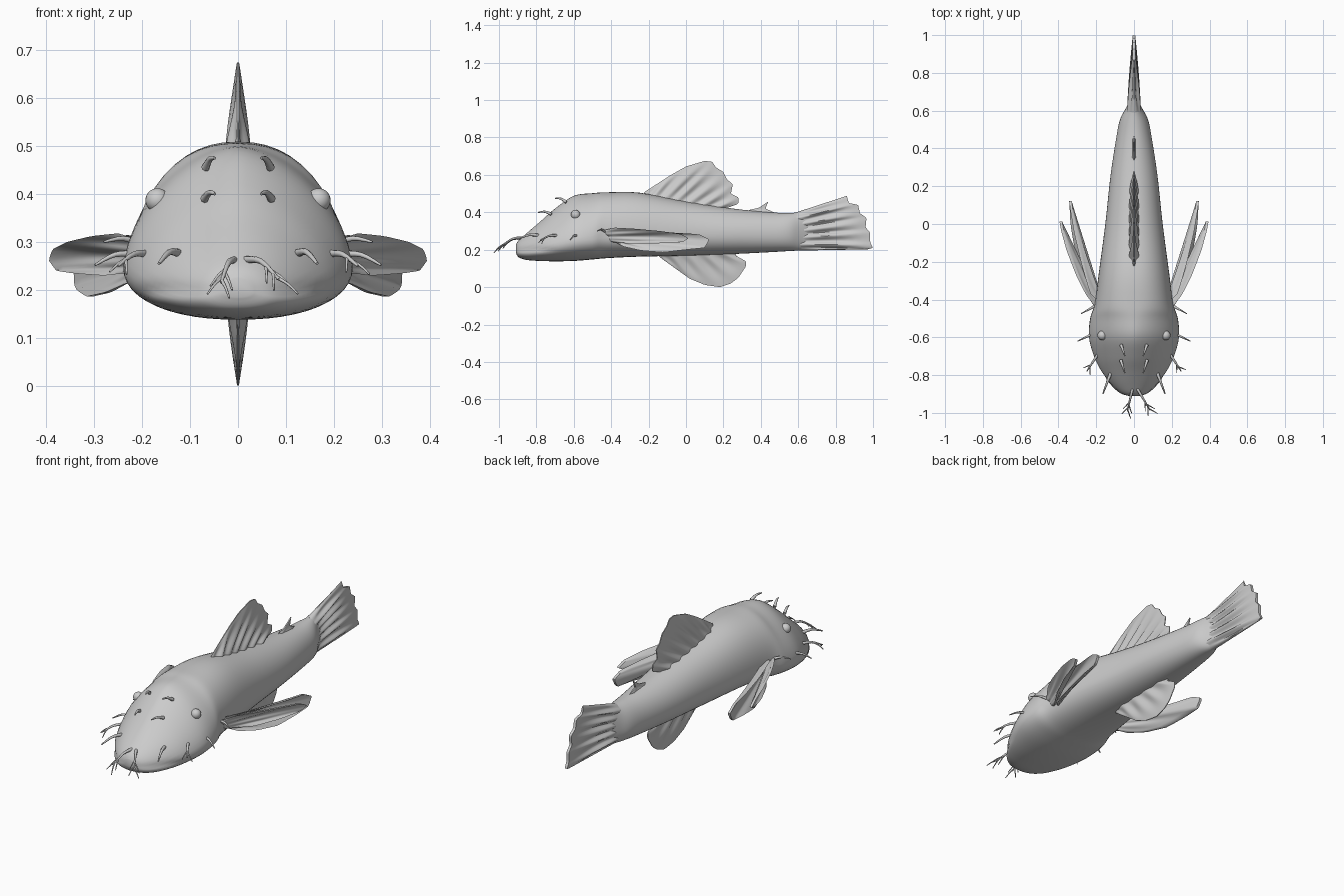
import bpy, bmesh, math
from mathutils import Vector

if "Cube" in bpy.data.objects:
    bpy.data.objects.remove(bpy.data.objects["Cube"])

grey = bpy.data.materials.new("clay grey")
grey.use_nodes = True
grey.diffuse_color = (0.6, 0.6, 0.6, 1)
grey.node_tree.nodes["Principled BSDF"].inputs["Base Color"].default_value = (0.6, 0.6, 0.6, 1)


def finish(name, bm, angle=50):
    bmesh.ops.remove_doubles(bm, verts=bm.verts, dist=1e-5)
    bmesh.ops.recalc_face_normals(bm, faces=bm.faces)
    me = bpy.data.meshes.new(name)
    bm.to_mesh(me)
    bm.free()
    me.materials.append(grey)
    ob = bpy.data.objects.new(name, me)
    bpy.context.collection.objects.link(ob)
    bpy.ops.object.select_all(action='DESELECT')
    ob.select_set(True)
    bpy.context.view_layer.objects.active = ob
    bpy.ops.object.shade_smooth_by_angle(angle=math.radians(angle))
    return ob


def loft(bm, rings):
    """Skin closed rings of points and cap both ends."""
    vr = [[bm.verts.new(p) for p in r] for r in rings]
    n = len(vr[0])
    for a, b in zip(vr, vr[1:]):
        for i in range(n):
            bm.faces.new((a[i], a[(i + 1) % n], b[(i + 1) % n], b[i]))
    bm.faces.new(vr[0])
    bm.faces.new(vr[-1])


def sample(pts, u, smooth=False):
    """Point at u in 0..1 along evenly weighted control points."""
    f = u * (len(pts) - 1)
    i = min(int(f), len(pts) - 2)
    t = f - i
    p = [Vector(pts[max(0, min(len(pts) - 1, i + k))]) for k in (-1, 0, 1, 2)]
    if not smooth:
        return p[1].lerp(p[2], t)
    return 0.5 * (2 * p[1] + (p[2] - p[0]) * t + (2 * p[0] - 5 * p[1] + 4 * p[2] - p[3]) * t * t
                  + (3 * p[1] - p[0] - 3 * p[2] + p[3]) * t ** 3)


# Body: y, half width, bottom, top, roundness of the back
stations = [
    (-.91, .03, .185, .225, 2), (-.895, .075, .16, .25, 2), (-.85, .125, .145, .29, 1.9),
    (-.78, .175, .14, .35, 1.7), (-.7, .212, .138, .42, 1.6), (-.6, .238, .14, .488, 1.6),
    (-.5, .232, .148, .502, 1.8), (-.42, .208, .155, .507, 2.2), (-.25, .185, .163, .505, 2.2),
    (0, .152, .168, .458, 2.1), (.25, .125, .177, .42, 2), (.45, .095, .187, .4, 2),
    (.55, .075, .193, .397, 2), (.61, .045, .197, .4, 2), (.66, .02, .21, .405, 2)]
rings = []
for k in range(71):
    y, w, lo, hi, p = sample(stations, k / 70, True)
    mid = lo + (hi - lo) * (0.3 + 0.15 * min(1, max(0, (y + .5) / .8)))
    ring = []
    for j in range(48):
        a = math.tau * j / 48
        c, s = math.cos(a), math.sin(a)
        e = 2 / (p if s > 0 else 2.2)
        x = math.copysign(abs(c) ** e, c) * w
        z = mid + math.copysign(abs(s) ** e, s) * ((hi - mid) if s > 0 else (mid - lo))
        # crease of the mouth
        if y < -.68:
            x *= 1 - .05 * math.exp(-((z - .2) / .012) ** 2) * min(1, (-.68 - y) / .1)
        ring.append((x, y, z))
    rings.append(ring)
bm = bmesh.new()
loft(bm, rings)
finish("body", bm)


def fin(name, root, edge, thick, rays, tip=.15, mirror=False):
    """Rayed blade between a root line and an outer edge; lines hold (x, y, z)."""
    nu, nv = rays * 8, 10
    bm = bmesh.new()
    for sx in ((1, -1) if mirror else (1,)):
        sheets = []
        for side in (1, -1):
            grid = []
            for i in range(nu + 1):
                u = i / nu
                a, b = sample(root, u), sample(edge, u)
                end = min(1, math.sin(math.pi * u) * 2.5) ** .6
                row = []
                for j in range(nv + 1):
                    v = j / nv
                    groove = 1 - .35 * math.sin(math.pi * v) * (1 - math.cos(math.tau * rays * u))
                    t = thick * end * groove * (1 - (1 - tip) * v ** 1.5)
                    q = a.lerp(b, v)
                    row.append(bm.verts.new((sx * (q.x + side * t), q.y, q.z)))
                grid.append(row)
            for r, s in zip(grid, grid[1:]):
                for j in range(nv):
                    bm.faces.new((r[j], r[j + 1], s[j + 1], s[j]))
            sheets.append(grid)
        # close the rim
        f, g = sheets
        for i in range(nu):
            for j in (0, nv):
                bm.faces.new((f[i][j], f[i + 1][j], g[i + 1][j], g[i][j]))
    return finish(name, bm)


def flat(pts):
    return [(0, y, z) for y, z in pts]


fin("dorsal_fin", flat([(-.24, .48), (-.05, .43), (.2, .4)]),
    flat([(-.22, .51), (-.15, .555), (-.08, .6), (0, .645), (.1, .675), (.14, .67), (.16, .64),
          (.2, .615), (.22, .575), (.25, .55), (.24, .5), (.28, .48), (.28, .445), (.2, .42)]),
    .029, 7, .08)
fin("belly_fin", flat([(-.16, .18), (.05, .19), (.27, .19)]),
    flat([(-.14, .16), (-.05, .095), (.02, .045), (.1, .012), (.18, 0), (.24, .02),
          (.28, .05), (.32, .11), (.32, .14), (.26, .16)]), .024, 5, .08)
fin("tail_fin", flat([(.59, .4), (.59, .195)]),
    flat([(.86, .488), (.87, .45), (.92, .44), (.93, .395), (.965, .37), (.96, .32),
          (.985, .29), (.985, .24), (1, .21), (.97, .202)]), .036, 6, .2)
fin("small_back_fin", flat([(.32, .395), (.46, .385)]),
    flat([(.34, .413), (.39, .425), (.44, .458), (.425, .42), (.47, .4)]), .016, 1, .2)

# Side fins: an outer spined leaf and a longer inner leaf sharing one root
fin("side_fin_outer", [(.19, -.46, .3), (.19, -.42, .27), (.19, -.4, .24)],
    [(.25, -.38, .318), (.3, -.27, .312), (.35, -.14, .3), (.38, -.03, .285), (.388, .015, .262),
     (.372, -.02, .24), (.34, -.13, .235), (.28, -.27, .23)], .014, 3, .5, True)
fin("side_fin_inner", [(.18, -.42, .3), (.18, -.4, .27), (.18, -.38, .24)],
    [(.23, -.37, .315), (.27, -.22, .3), (.31, -.05, .29), (.33, .07, .283), (.337, .125, .255),
     (.335, .1, .21), (.33, 0, .2), (.31, -.12, .186), (.27, -.24, .195), (.23, -.33, .215)],
    .013, 4, .5, True)

# Eyes
bm = bmesh.new()
for sx in (1, -1):
    ret = bmesh.ops.create_uvsphere(bm, u_segments=24, v_segments=16, radius=.025)
    bmesh.ops.translate(bm, verts=ret["verts"], vec=(.168 * sx, -.59, .387))
finish("eyes", bm)

# Barbels: tapered tubes, some with forked ends
bm = bmesh.new()


def tube(path, r0, r1):
    rings = []
    for i in range(9):
        u = i / 8
        c = sample(path, u, True)
        d = (sample(path, min(1, u + .05), True) - sample(path, max(0, u - .05), True)).normalized()
        s = d.cross(Vector((.1, .2, 1))).normalized()
        q = d.cross(s)
        r = r0 + (r1 - r0) * u
        rings.append([c + r * (s * math.cos(math.tau * k / 8) + q * math.sin(math.tau * k / 8))
                      for k in range(8)])
    loft(bm, rings)


def barbel(sx, start, end, arch, r=.009, forks=0):
    a = Vector((start[0] * sx, *start[1:]))
    b = Vector((end[0] * sx, *end[1:]))
    m = (a + b) / 2 + Vector((0, 0, arch))
    tube([a, m, b], r, r * .3)
    d = b - a
    side = d.cross(Vector((0, 0, 1))).normalized()
    for k in range(forks):
        s = m.lerp(b, .3 + .2 * k)
        t = s + d * .3 + side * .025 * (-1) ** k + Vector((0, 0, -.022))
        tube([s, (s + t) / 2 + Vector((0, 0, .004)), t], r * .45, r * .2)


for sx in (1, -1):
    barbel(sx, (.068, -.64, .455), (.048, -.7, .475), .008)
    barbel(sx, (.07, -.72, .39), (.048, -.79, .4), .008)
    barbel(sx, (.12, -.78, .275), (.165, -.9, .255), .014, .01)
    barbel(sx, (.185, -.68, .275), (.25, -.78, .25), .012, .009, 2)
    barbel(sx, (.215, -.58, .275), (.298, -.62, .252), .01, .008)
    barbel(sx, (.2, -.43, .295), (.28, -.475, .3), .01, .008)
barbel(1, (.01, -.86, .262), (.085, -.985, .222), .018, .009, 4)
barbel(-1, (.005, -.86, .262), (.035, -.99, .215), .018, .009, 4)
finish("barbels", bm)
